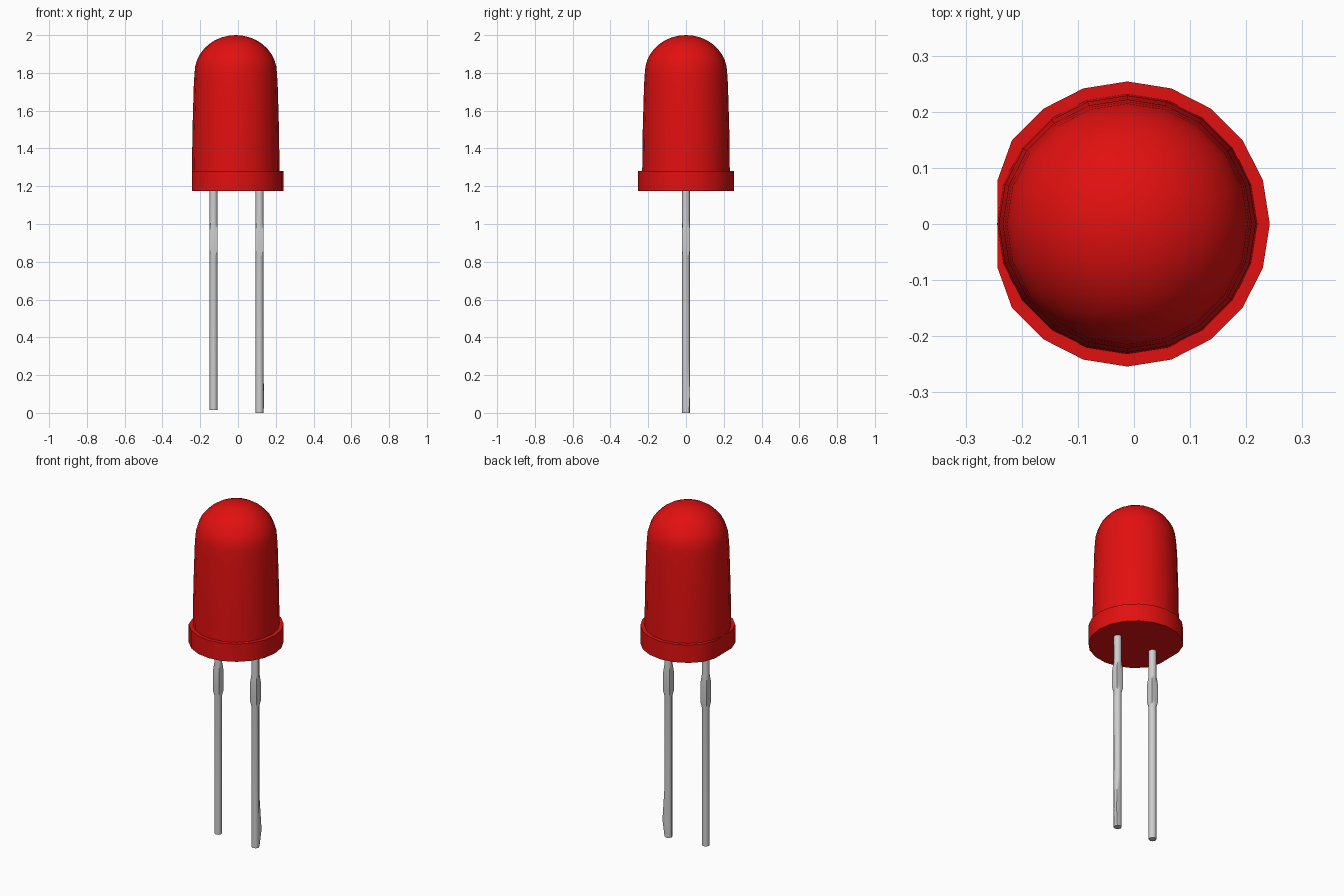
import bpy, math

if "Cube" in bpy.data.objects:
    bpy.data.objects.remove(bpy.data.objects["Cube"])

SIDES = 20
CX = -0.012          # axis of the bulb


def material(name, rgb):
    m = bpy.data.materials.new(name)
    m.diffuse_color = (*rgb, 1)
    m.use_nodes = True
    m.node_tree.nodes["Principled BSDF"].inputs["Base Color"].default_value = m.diffuse_color
    return m


red = material("red plastic", (0.76, 0.005, 0.005))
grey = material("grey metal", (0.62, 0.62, 0.62))


def loft(name, rings, mat, tip=None, angle=35):
    """Skin a stack of equal rings, closing the ends with caps or a tip point."""
    n = len(rings[0])
    verts = [p for r in rings for p in r]
    faces = []
    for k in range(len(rings) - 1):
        for i in range(n):
            j = (i + 1) % n
            faces.append((k * n + i, k * n + j, (k + 1) * n + j, (k + 1) * n + i))
    faces.append(tuple(reversed(range(n))))
    top = (len(rings) - 1) * n
    if tip:
        verts.append(tip)
        faces += [(top + i, top + (i + 1) % n, len(verts) - 1) for i in range(n)]
    else:
        faces.append(tuple(range(top, top + n)))
    me = bpy.data.meshes.new(name)
    me.from_pydata(verts, [], faces)
    me.materials.append(mat)
    ob = bpy.data.objects.new(name, me)
    bpy.context.collection.objects.link(ob)
    bpy.ops.object.select_all(action='DESELECT')
    ob.select_set(True)
    bpy.context.view_layer.objects.active = ob
    bpy.ops.object.shade_smooth_by_angle(angle=math.radians(angle))
    return ob


def circle(r, z, cx=CX, n=SIDES, corner=1.0):
    """Ring of points; corner > 1 pushes every second point out to a square."""
    pts = []
    for i in range(n):
        a = 2 * math.pi * i / n
        q = r * (corner if i % 2 else 1)
        pts.append((cx + q * math.cos(a), q * math.sin(a), z))
    return pts


# Base flange, with one side cut flat
def flat_ring(z):
    return [(max(x, -0.243), y, z) for x, y, z in circle(0.254, z)]


loft("base_flange", [flat_ring(1.175), flat_ring(1.28)], red)

# Tapered bulb with a rounded dome
bulb = [circle(0.232, 1.27), circle(0.229, 1.5), circle(0.222, 1.74)]
for i in range(9):
    a = math.radians(10 * i)
    bulb.append(circle(0.218 * math.cos(a), 1.80 + 0.20 * math.sin(a)))
loft("bulb_dome", bulb, red, tip=(CX, 0, 2.0))


# Wire leads: round, with a squared collar below the base
def lead(name, x, bottom, burr=False):
    r = 0.0215
    stack = [(bottom, 1), (0.1, 1), (0.3, 1), (0.83, 1), (0.86, 1.36),
             (0.97, 1.36), (1.02, 1), (1.18, 1)]
    rings = [circle(r, z, x, 8, c) for z, c in stack]
    if burr:  # pinched corner left where the wire was clipped
        rings[1][1] = (x + 0.025, 0.021, 0.1)
    loft(name, rings, grey, angle=50)


lead("short_lead", -0.129, 0.015)
lead("long_lead", 0.114, 0.0, burr=True)
